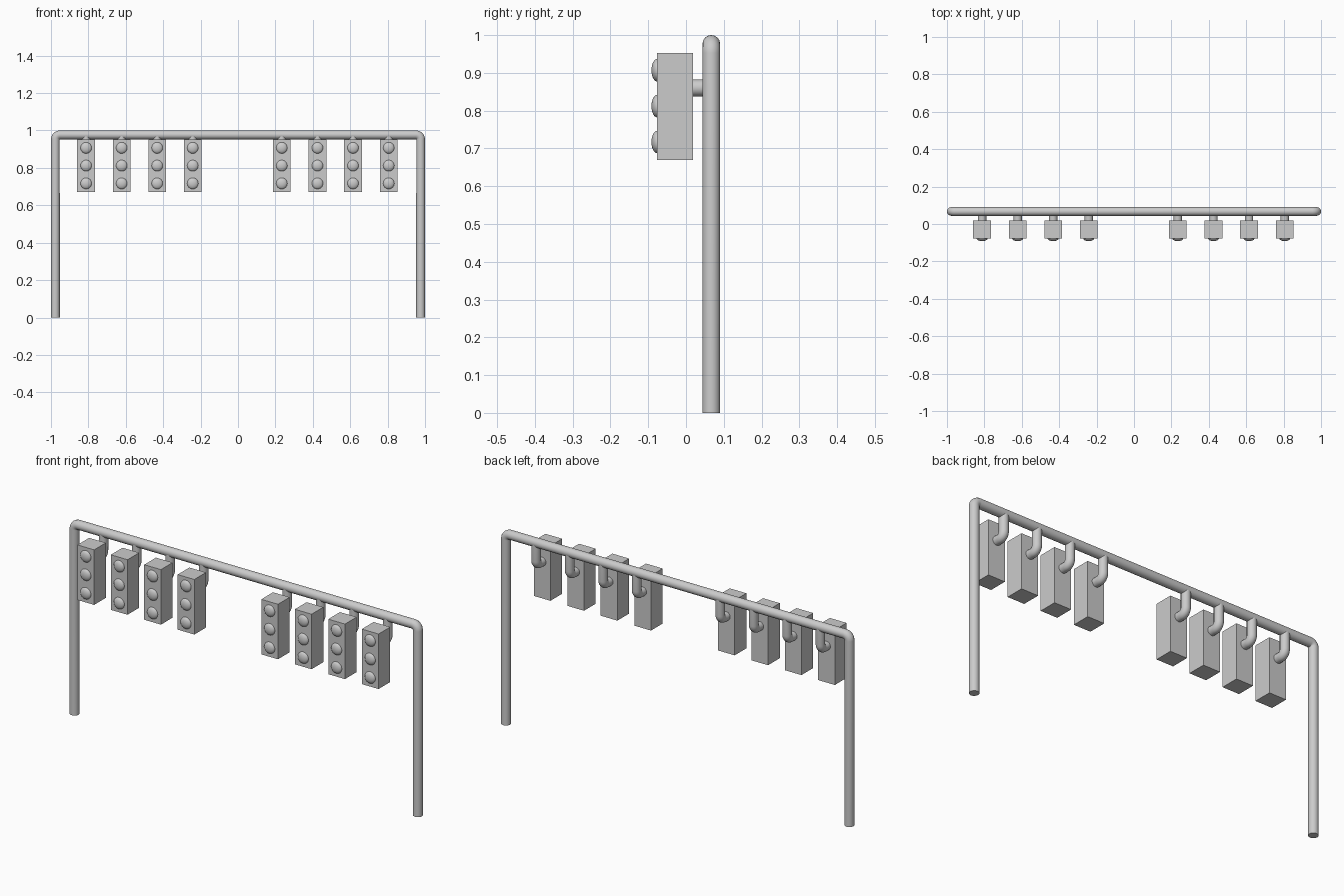
import bpy, math
from mathutils import Vector

if "Cube" in bpy.data.objects:
    bpy.data.objects.remove(bpy.data.objects["Cube"])

POLE_Y = 0.067
XS = [-0.812, -0.622, -0.432, -0.242, 0.234, 0.425, 0.615, 0.806]


def smooth(ob):
    bpy.ops.object.select_all(action='DESELECT')
    ob.select_set(True)
    bpy.context.view_layer.objects.active = ob
    bpy.ops.object.shade_smooth_by_angle(angle=math.radians(40))


def rounded(points, bend, steps=8):
    """Replace right-angle inner corners of a path with arcs."""
    pts = [Vector(p) for p in points]
    out = [pts[0]]
    for a, b, c in zip(pts, pts[1:], pts[2:]):
        u, v = (a - b).normalized(), (c - b).normalized()
        centre = b + (u + v) * bend
        for i in range(steps + 1):
            t = math.pi / 2 * i / steps
            out.append(centre - v * bend * math.cos(t) - u * bend * math.sin(t))
    return out + [pts[-1]]


def tube(name, points, radius, bend):
    path = rounded(points, bend)
    cu = bpy.data.curves.new(name, 'CURVE')
    cu.dimensions = '3D'
    cu.bevel_depth = radius
    cu.bevel_resolution = 6
    cu.use_fill_caps = True
    sp = cu.splines.new('POLY')
    sp.points.add(len(path) - 1)
    for p, co in zip(sp.points, path):
        p.co = (*co, 1)
    ob = bpy.data.objects.new(name, cu)
    bpy.context.collection.objects.link(ob)
    bpy.ops.object.select_all(action='DESELECT')
    ob.select_set(True)
    bpy.context.view_layer.objects.active = ob
    bpy.ops.object.convert(target='MESH')
    smooth(bpy.context.object)


# Gantry: two posts and a beam in one bent pipe
tube("gantry_frame", [(-0.9765, POLE_Y, 0), (-0.9765, POLE_Y, 0.9765),
                      (0.9765, POLE_Y, 0.9765), (0.9765, POLE_Y, 0)], 0.0235, 0.0245)

for n, x in enumerate(XS, 1):
    # Elbow bracket from the beam to the back of the housing
    tube(f"bracket_{n}", [(x, POLE_Y, 0.975), (x, POLE_Y, 0.86), (x, 0.01, 0.86)],
         0.0225, 0.026)

    # Signal housing
    bpy.ops.mesh.primitive_cube_add(size=1, location=(x, -0.0295, 0.8115))
    box = bpy.context.object
    box.name = f"signal_housing_{n}"
    box.scale = (0.095, 0.095, 0.283)

    # Three domed lamps
    for k, z in enumerate((0.907, 0.812, 0.717), 1):
        bpy.ops.mesh.primitive_uv_sphere_add(segments=24, ring_count=12, radius=1,
                                             location=(x, -0.076, z))
        lamp = bpy.context.object
        lamp.name = f"lamp_{n}_{k}"
        lamp.scale = (0.03, 0.0155, 0.03)
        smooth(lamp)
